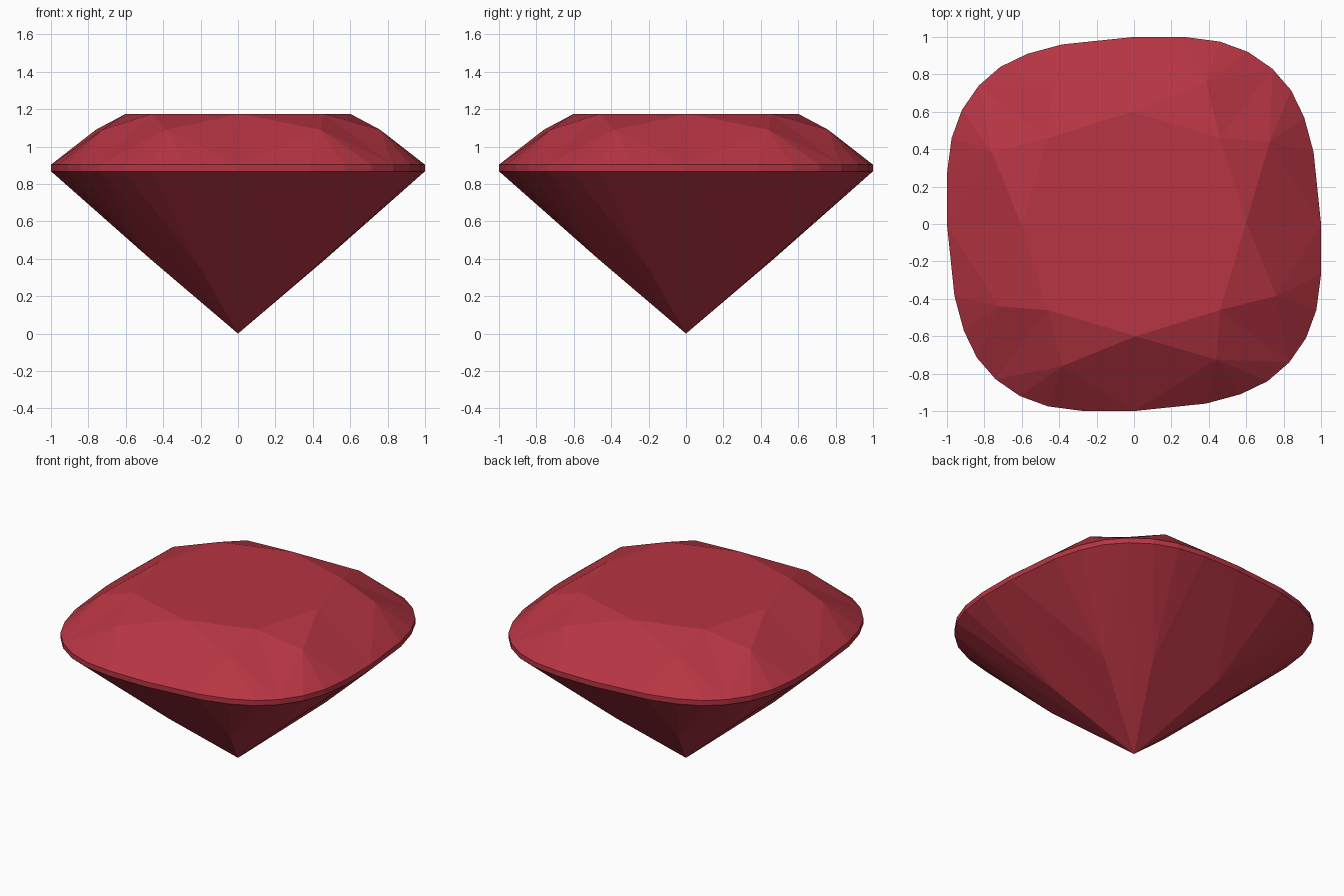
import bpy, bmesh

if "Cube" in bpy.data.objects:
    bpy.data.objects.remove(bpy.data.objects["Cube"])

GIRDLE_LOW, GIRDLE_TOP, TABLE_Z = 0.868, 0.903, 1.175


def ring(quarter):
    """Repeat a quarter of points (x, y, z) four times around the z axis."""
    pts = list(quarter)
    for _ in range(3):
        quarter = [(y, -x, z) for x, y, z in quarter]
        pts += quarter
    return pts


# Cushion outline of the girdle, one quarter
outline = [(0, 1), (.27, 1), (.46, .975), (.61, .92),
           (.74, .83), (.84, .715), (.91, .57), (.96, .385)]

bm = bmesh.new()


def verts(points):
    return [bm.verts.new(p) for p in points]


low = verts(ring([(x, y, GIRDLE_LOW) for x, y in outline]))
top = verts(ring([(x, y, GIRDLE_TOP) for x, y in outline]))
table = verts(ring([(-.01, .6, TABLE_Z), (.46, .46, TABLE_Z)]))
crown = verts(ring([(.385, .76, 1.09), (.725, .44, 1.09)]))
pavilion = verts(ring([(.22, .44, .38), (.47, .27, .4)]))
culet = bm.verts.new((0, 0, 0))

# Table facet
bm.faces.new(table)

for i in range(8):
    n, g = (i + 1) % 8, 4 * i
    # Star facet and main crown kite
    bm.faces.new((table[i], table[n], crown[i]))
    bm.faces.new((table[i], crown[i], top[g]))
    bm.faces.new((table[i], top[g], crown[i - 1]))
    # Main pavilion kite
    bm.faces.new((culet, low[g], pavilion[i]))
    bm.faces.new((culet, pavilion[i - 1], low[g]))
    # Half facets and girdle band
    for k in range(g, g + 4):
        m = (k + 1) % 32
        bm.faces.new((crown[i], top[k], top[m]))
        bm.faces.new((pavilion[i], low[k], low[m]))
        bm.faces.new((low[k], low[m], top[m], top[k]))

bmesh.ops.recalc_face_normals(bm, faces=bm.faces[:])
mesh = bpy.data.meshes.new("gemstone")
bm.to_mesh(mesh)
bm.free()

red = bpy.data.materials.new("ruby red")
red.diffuse_color = (.47, .035, .056, 1)
red.use_nodes = True
red.node_tree.nodes["Principled BSDF"].inputs["Base Color"].default_value = red.diffuse_color
mesh.materials.append(red)
gem = bpy.data.objects.new("gemstone", mesh)
bpy.context.collection.objects.link(gem)
